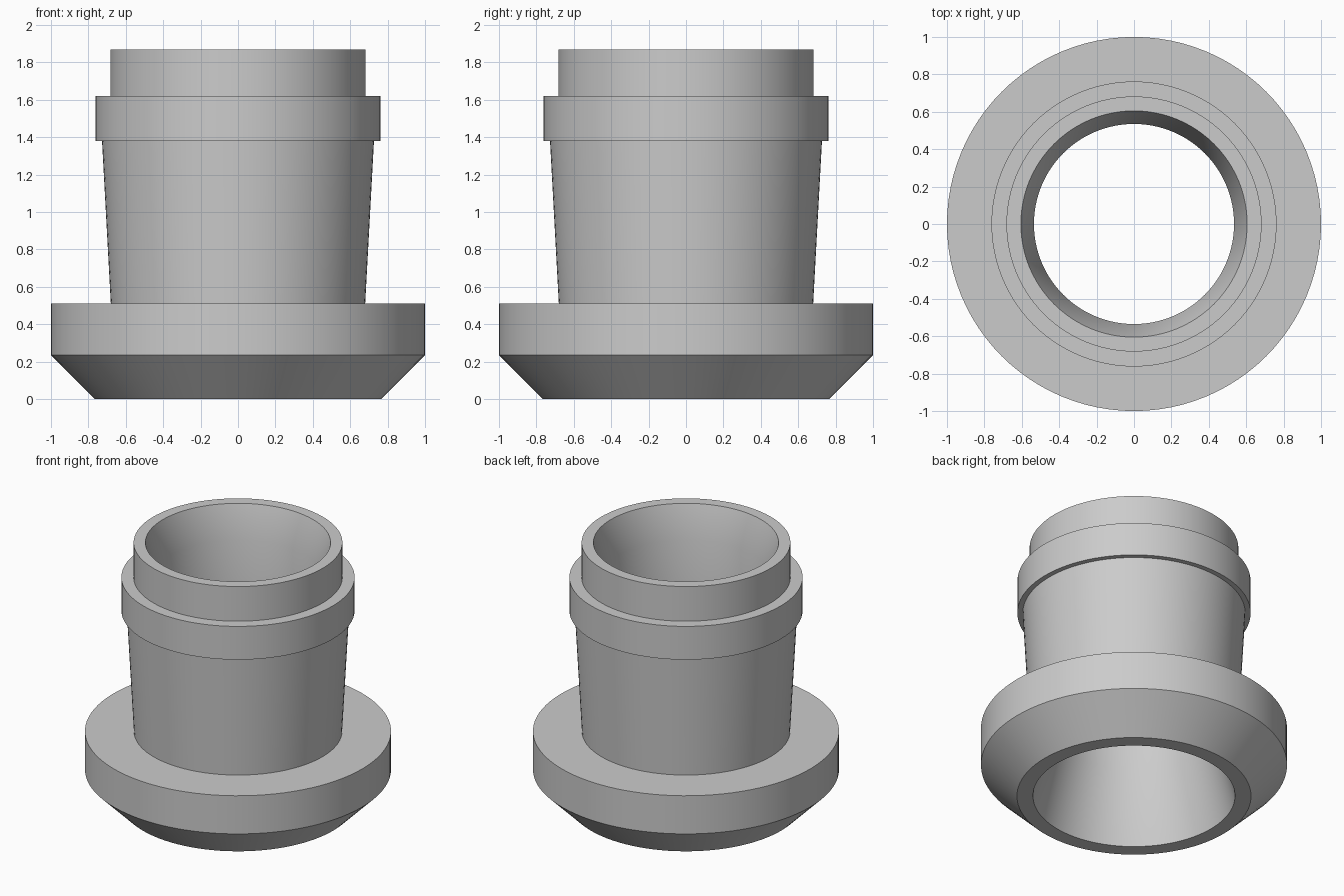
import bpy
import bmesh
from math import radians, tau

cube = bpy.data.objects.get("Cube")
if cube:
    bpy.data.objects.remove(cube, do_unlink=True)

SEGMENTS = 96

# Plain grey finish
grey = bpy.data.materials.new("plain_grey")
grey.use_nodes = True
colour = (0.6, 0.6, 0.6, 1)
grey.diffuse_color = colour
grey.node_tree.nodes["Principled BSDF"].inputs["Base Color"].default_value = colour


def lathe(name, profile):
    """Spin a closed (radius, height) outline around z."""
    bm = bmesh.new()
    verts = [bm.verts.new((r, 0, z)) for r, z in profile]
    edges = [bm.edges.new((a, b)) for a, b in zip(verts, verts[1:] + verts[:1])]
    bmesh.ops.spin(bm, geom=verts + edges, cent=(0, 0, 0), axis=(0, 0, 1),
                   angle=tau, steps=SEGMENTS, use_merge=True)
    bmesh.ops.remove_doubles(bm, verts=bm.verts, dist=0.0001)
    bmesh.ops.recalc_face_normals(bm, faces=bm.faces)
    mesh = bpy.data.meshes.new(name)
    bm.to_mesh(mesh)
    bm.free()
    mesh.materials.append(grey)
    obj = bpy.data.objects.new(name, mesh)
    bpy.context.collection.objects.link(obj)
    bpy.ops.object.select_all(action="DESELECT")
    obj.select_set(True)
    bpy.context.view_layer.objects.active = obj
    bpy.ops.object.shade_smooth_by_angle(angle=radians(30))
    return obj


# Chamfered base flange, tapered neck, raised collar and top spigot
outside = [(0.765, 0), (1, 0.235), (1, 0.51), (0.68, 0.51), (0.727, 1.38),
           (0.762, 1.38), (0.762, 1.62), (0.682, 1.62), (0.682, 1.87)]
# Straight bore flared at the mouth and at the base
bore = [(0.605, 1.87), (0.535, 1.64), (0.535, 0.51), (0.66, 0)]
lathe("flanged_sleeve", outside + bore)
